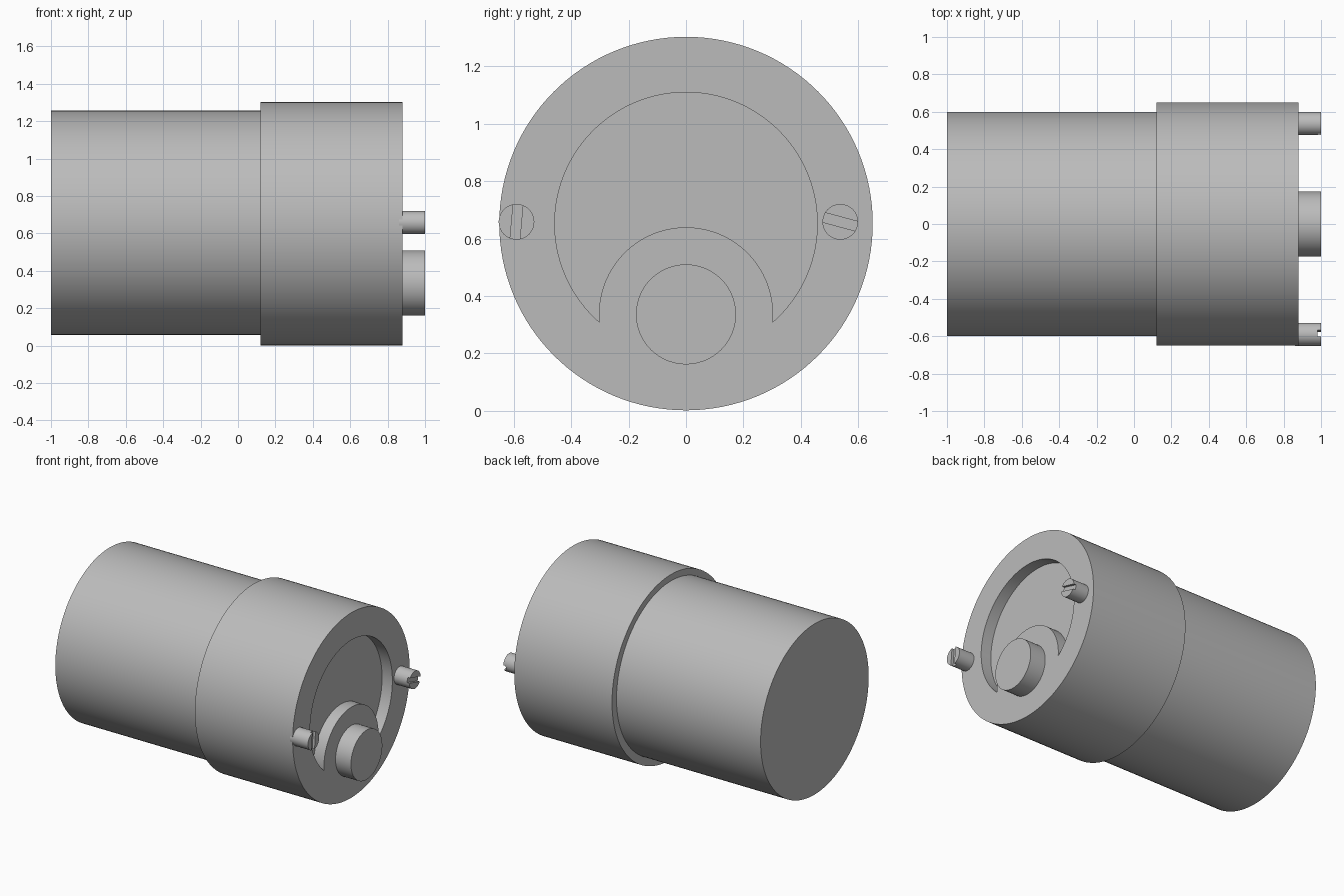
import bpy, bmesh
from math import sin, cos, pi, atan2, radians
from mathutils import Matrix, Vector

if "Cube" in bpy.data.objects:
    bpy.data.objects.remove(bpy.data.objects["Cube"])

grey = bpy.data.materials.new("plain grey")
grey.use_nodes = True
colour = (0.5, 0.5, 0.5, 1)
grey.diffuse_color = colour
grey.node_tree.nodes["Principled BSDF"].inputs["Base Color"].default_value = colour


def prism(name, outline, x0, x1):
    """Extrude a closed (y, z) outline along x."""
    bm = bmesh.new()
    base = bm.faces.new([bm.verts.new((x0, y, z)) for y, z in outline])
    top = bmesh.ops.extrude_face_region(bm, geom=[base])["geom"]
    bmesh.ops.translate(bm, vec=(x1 - x0, 0, 0),
                        verts=[v for v in top if isinstance(v, bmesh.types.BMVert)])
    bmesh.ops.recalc_face_normals(bm, faces=bm.faces)
    mesh = bpy.data.meshes.new(name)
    bm.to_mesh(mesh)
    bm.free()
    obj = bpy.data.objects.new(name, mesh)
    bpy.context.collection.objects.link(obj)
    mesh.materials.append(grey)
    return obj


def arc(y, z, r, start, end, n):
    return [(y + r * cos(start + (end - start) * i / n),
             z + r * sin(start + (end - start) * i / n)) for i in range(n + 1)]


def cylinder(name, y, z, r, x0, x1, n=96):
    return prism(name, arc(y, z, r, 0, 2 * pi, n)[:-1], x0, x1)


def select(obj):
    bpy.ops.object.select_all(action='DESELECT')
    obj.select_set(True)
    bpy.context.view_layer.objects.active = obj


def cut(obj, cutter):
    mod = obj.modifiers.new("cut", 'BOOLEAN')
    mod.operation = 'DIFFERENCE'
    mod.solver = 'EXACT'
    mod.object = cutter
    select(obj)
    bpy.ops.object.modifier_apply(modifier=mod.name)
    bpy.data.objects.remove(cutter)


FACE, TIP = 0.88, 1.0
AXIS, SHAFT_Z = 0.652, 0.336

# Motor can and wider gearbox
parts = [cylinder("motor_can", 0, 0.657, 0.6, -1.0, 0.13, 128)]
gearbox = cylinder("gearbox_housing", 0, AXIS, 0.65, 0.12, FACE, 128)

# Crescent recess around the shaft boss
R, r, d = 0.457, 0.303, AXIS - SHAFT_Z
tip_z = (r * r - R * R + d * d) / (2 * d)      # height of the tips above the shaft
tip_y = (r * r - tip_z * tip_z) ** 0.5
outer = atan2(tip_z - d, tip_y)
inner = atan2(tip_z, tip_y)
crescent = arc(0, AXIS, R, outer, pi - outer, 96)
crescent += arc(0, SHAFT_Z, r, pi - inner, inner, 64)[1:-1]
cut(gearbox, prism("recess_cutter", crescent, FACE - 0.08, FACE + 0.1))
parts.append(gearbox)

# Output shaft
parts.append(cylinder("output_shaft", 0, SHAFT_Z, 0.174, FACE - 0.02, TIP))

# Slotted screws
for name, y, tilt in (("front_screw", -0.59, 85), ("back_screw", 0.537, -15)):
    screw = cylinder(name, y, 0.658, 0.062, FACE - 0.02, TIP, 48)
    turn = Matrix.Rotation(radians(tilt), 2)
    corners = [turn @ Vector(c) + Vector((y, 0.658))
               for c in ((-0.1, -0.017), (0.1, -0.017), (0.1, 0.017), (-0.1, 0.017))]
    cut(screw, prism("slot_cutter", corners, TIP - 0.018, TIP + 0.05))
    parts.append(screw)

for obj in parts:
    select(obj)
    bpy.ops.object.shade_smooth_by_angle(angle=radians(30))
